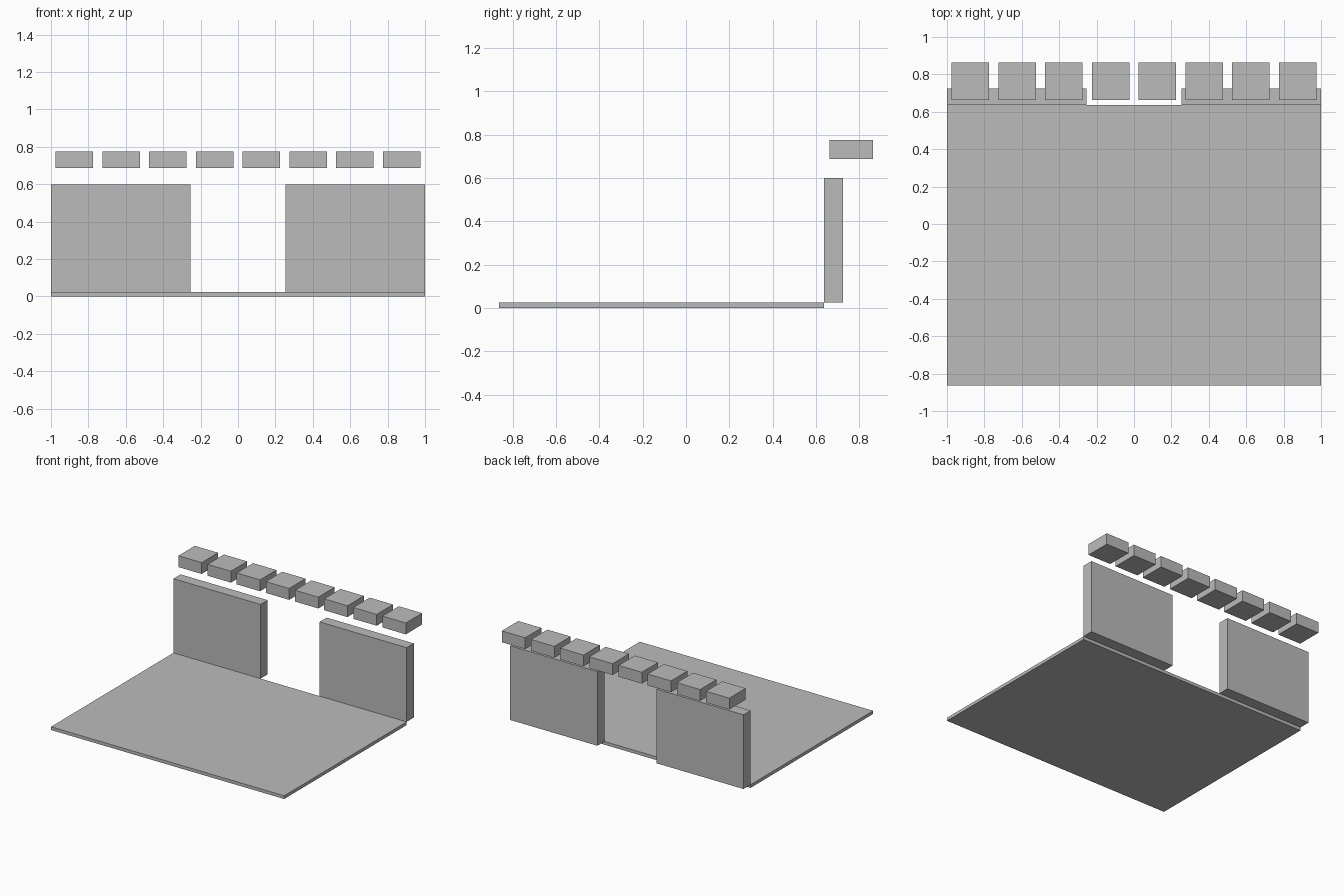
import bpy

if "Cube" in bpy.data.objects:
    bpy.data.objects.remove(bpy.data.objects["Cube"])

grey = bpy.data.materials.new("plain_grey")
grey.diffuse_color = (0.5, 0.5, 0.5, 1)
grey.use_nodes = True
grey.node_tree.nodes["Principled BSDF"].inputs["Base Color"].default_value = grey.diffuse_color


def box(name, x, y, z):
    """Box spanning the given (min, max) ranges."""
    spans = (x, y, z)
    bpy.ops.mesh.primitive_cube_add(size=1)
    ob = bpy.context.object
    ob.name = name
    ob.location = [(a + b) / 2 for a, b in spans]
    ob.scale = [b - a for a, b in spans]
    bpy.ops.object.transform_apply(location=True, rotation=False, scale=True)
    ob.data.materials.append(grey)
    return ob


# Thin floor slab
box("floor", (-1, 1), (-0.8625, 0.6375), (0, 0.025))

# Two rear walls with a central opening
for side, x in (("left", (-1, -0.253)), ("right", (0.253, 1))):
    box("wall_" + side, x, (0.6375, 0.7245), (0.025, 0.6))

# Row of separate blocks above and behind the walls
for i in range(8):
    cx = -0.875 + i * 0.25
    box(f"top_block_{i + 1}", (cx - 0.1, cx + 0.1), (0.6625, 0.8625), (0.687, 0.775))
